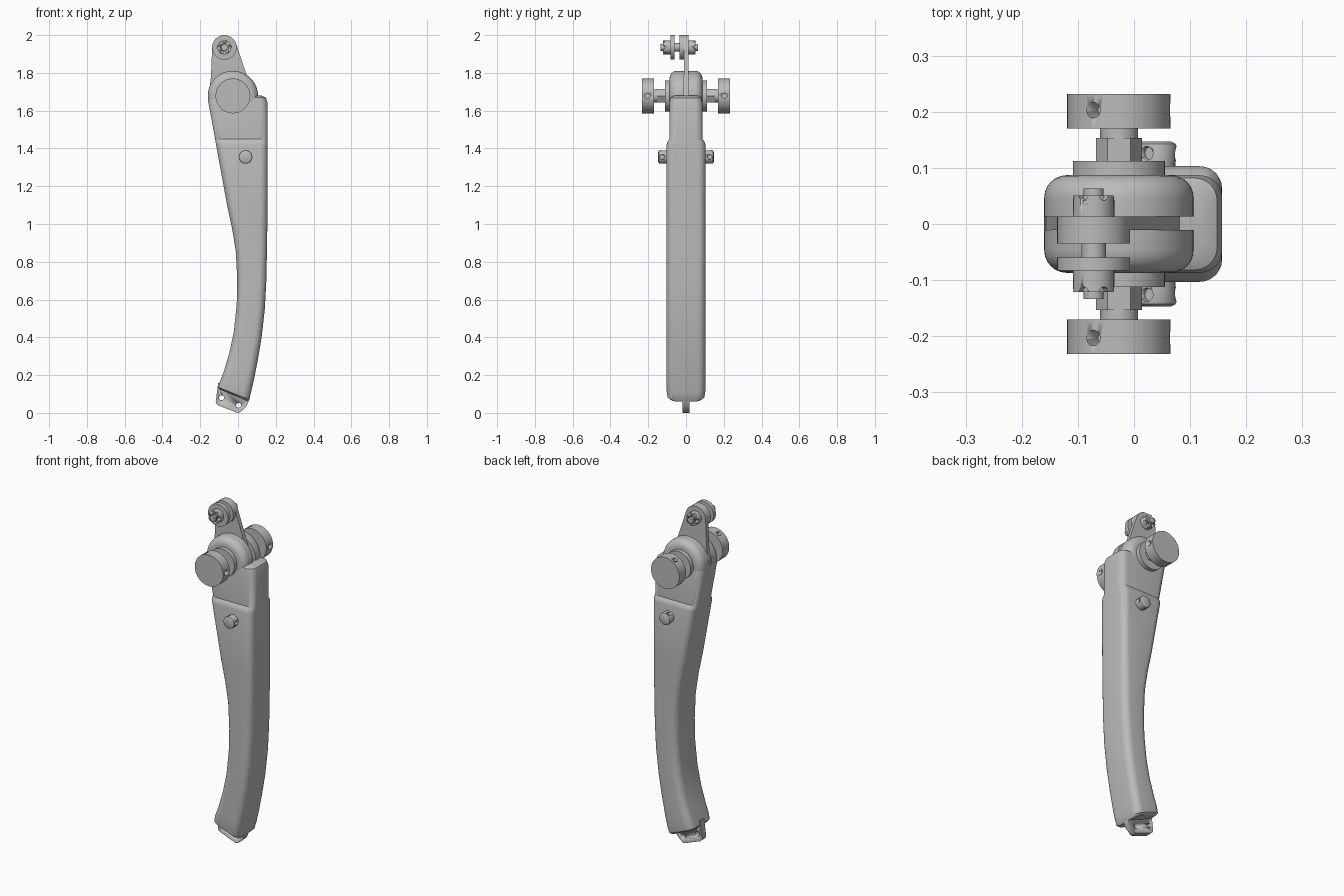
import bpy, bmesh
from math import sin, cos, pi, radians
from mathutils import Vector, Matrix

cube = bpy.data.objects.get("Cube")
if cube:
    bpy.data.objects.remove(cube, do_unlink=True)

steel = bpy.data.materials.new("plain_grey")
steel.use_nodes = True
GREY = (0.5, 0.5, 0.5, 1)
steel.diffuse_color = GREY
steel.node_tree.nodes["Principled BSDF"].inputs["Base Color"].default_value = GREY


def finish(name, bm, angle=35):
    bmesh.ops.recalc_face_normals(bm, faces=bm.faces)
    mesh = bpy.data.meshes.new(name)
    bm.to_mesh(mesh)
    bm.free()
    mesh.materials.append(steel)
    ob = bpy.data.objects.new(name, mesh)
    bpy.context.collection.objects.link(ob)
    bpy.ops.object.select_all(action='DESELECT')
    ob.select_set(True)
    bpy.context.view_layer.objects.active = ob
    bpy.ops.object.shade_smooth_by_angle(angle=radians(angle))
    return ob


def skin(name, rings):
    """Bridge equal closed rings of points and cap both ends."""
    bm = bmesh.new()
    rows = [[bm.verts.new(p) for p in ring] for ring in rings]
    for a, b in zip(rows, rows[1:]):
        for i in range(len(a)):
            j = (i + 1) % len(a)
            bm.faces.new((a[i], a[j], b[j], b[i]))
    bm.faces.new(rows[0])
    bm.faces.new(rows[-1])
    return finish(name, bm)


def turned(name, centre, profile, n=40):
    """Solid of revolution about a y-parallel axis; profile is (y, radius)."""
    cx, cz = centre
    return skin(name, [[(cx + r * cos(2 * pi * i / n), y, cz + r * sin(2 * pi * i / n))
                        for i in range(n)] for y, r in profile])


def rod(name, centre, y0, y1, r, n=40):
    return turned(name, centre, [(y0, r), (y1, r)], n)


def plate(name, outline, y0, y1):
    return skin(name, [[(x, y, z) for x, z in outline] for y in (y0, y1)])


def cut(ob, cutters):
    for c in cutters:
        c.hide_render = True
        mod = ob.modifiers.new("cut", 'BOOLEAN')
        mod.operation, mod.solver, mod.object = 'DIFFERENCE', 'EXACT', c
        bpy.ops.object.select_all(action='DESELECT')
        ob.select_set(True)
        bpy.context.view_layer.objects.active = ob
        bpy.ops.object.modifier_apply(modifier=mod.name)
        bpy.data.objects.remove(c, do_unlink=True)


def radial_holes(ob, centre, y, count, inner, outer, r):
    """Drill evenly spaced holes into the rim of a turned part."""
    cutters = []
    for k in range(count):
        a = 2 * pi * k / count
        d = Vector((cos(a), 0, sin(a)))
        bm = bmesh.new()
        spot = Vector((centre[0], y, centre[1])) + d * (inner + outer) / 2
        turn = d.to_track_quat('Z', 'Y').to_matrix().to_4x4()
        bmesh.ops.create_cone(bm, cap_ends=True, segments=20, radius1=r, radius2=r,
                              depth=outer - inner, matrix=Matrix.Translation(spot) @ turn)
        cutters.append(finish("hole_cutter", bm))
    cut(ob, cutters)


def section(xl, zl, xr, zr, w, rad=0.04, steps=6):
    """Rounded rectangle between a left and a right edge point."""
    h = (xr - xl) / 2
    pts = []
    for q, (sx, sy) in enumerate(((1, 1), (-1, 1), (-1, -1), (1, -1))):
        for k in range(steps + 1):
            a = (q + k / steps) * pi / 2
            x = sx * (h - rad) + rad * cos(a)
            t = (x + h) / (2 * h)
            pts.append((xl + t * (xr - xl), sy * (w - rad) + rad * sin(a), zl + t * (zr - zl)))
    return pts


# Curved grip with its narrower upper cheek
WIDE, NARROW = 0.103, 0.087
skin("grip_body", [section(*s) for s in (
    (-.100, .126, .053, .060, .085),
    (-.105, .136, .060, .070, .098),
    (-.094, .170, .068, .105, WIDE),
    (-.075, .22, .083, .17, WIDE),
    (-.045, .32, .105, .28, WIDE),
    (-.022, .43, .125, .40, WIDE),
    (-.007, .57, .142, .55, WIDE),
    (-.004, .70, .150, .70, WIDE),
    (-.011, .85, .153, .85, WIDE),
    (-.030, .97, .155, .97, WIDE),
    (-.058, 1.1, .156, 1.1, WIDE),
    (-.116, 1.42, .157, 1.42, WIDE),
    (-.119, 1.435, .157, 1.435, .099),
    (-.121, 1.45, .157, 1.45, NARROW),
    (-.160, 1.66, .157, 1.64, NARROW),
    (-.158, 1.675, .148, 1.668, .082),
    (-.145, 1.68, .125, 1.68, .065))])

# Rounded pivot housing, split by the slot for the link
PIVOT = (-0.027, 1.678)
R, B = 0.133, 0.04
for side, inner in (("front", -.011), ("back", .013)):
    s = -1 if side == "front" else 1
    arc = [(s * (NARROW - B + B * sin(a)), R - B + B * cos(a))
           for a in (k * pi / 12 for k in range(7))]
    turned(side + "_pivot_housing", PIVOT, [(inner, R)] + arc, 64)

# Pivot hardware on both sides
for side, s in (("front", -1), ("back", 1)):
    rod(side + "_pivot_collar", PIVOT, s * .08, s * .112, .082, 48)
    rod(side + "_pivot_nut", PIVOT, s * .11, s * .153, .041, 6)
    rod(side + "_pivot_shaft", PIVOT, s * .15, s * .172, .034)
    knob = rod(side + "_pivot_knob", PIVOT, s * .17, s * .232, .092, 64)
    radial_holes(knob, PIVOT, s * .203, 3, .05, .12, .014)
    PIN = (.04, 1.355)
    pin = turned(side + "_side_pin", PIN,
                 [(s * .09, .033), (s * .138, .036), (s * .143, .034), (s * .147, .026)])
    radial_holes(pin, PIN, s * .126, 3, .02, .06, .012)

# Upper link plate with rounded eye
EYE = (-.072, 1.935)
RE = 0.065
arc = [(EYE[0] + RE * cos(a), EYE[1] + RE * sin(a))
       for a in (radians(20 + 160 * k / 20) for k in range(21))]
plate("link_plate", arc + [(-.143, 1.78), (-.158, 1.66), (.088, 1.66)], -.011, .013)
rod("link_eye", EYE, -.035, .013, RE, 48)
rod("link_washer", EYE, -.083, -.06, RE, 48)
rod("link_bolt", EYE, -.134, .063, .018, 24)
rod("link_spacer", EYE, -.062, -.033, .022, 24)

# Castle nuts on the link bolt
for name, y0, y1 in (("front_castle_nut", -.083, -.121), ("back_castle_nut", .013, .051)):
    nut = rod(name, EYE, y0, y1, .037, 36)
    radial_holes(nut, EYE, y1, 6, .022, .05, .009)

# Bottom mounting tab with two holes
tab = plate("bottom_tab", [(-.105, .16), (.04, .10), (.057, .066), (.045, .035), (.012, .004),
                           (0, 0), (-.012, .004), (-.105, .040), (-.116, .05), (-.118, .06)],
            -.019, .019)
cut(tab, [rod("tab_cutter", c, -.05, .05, .013, 24) for c in ((-.087, .08), (.003, .04))])
